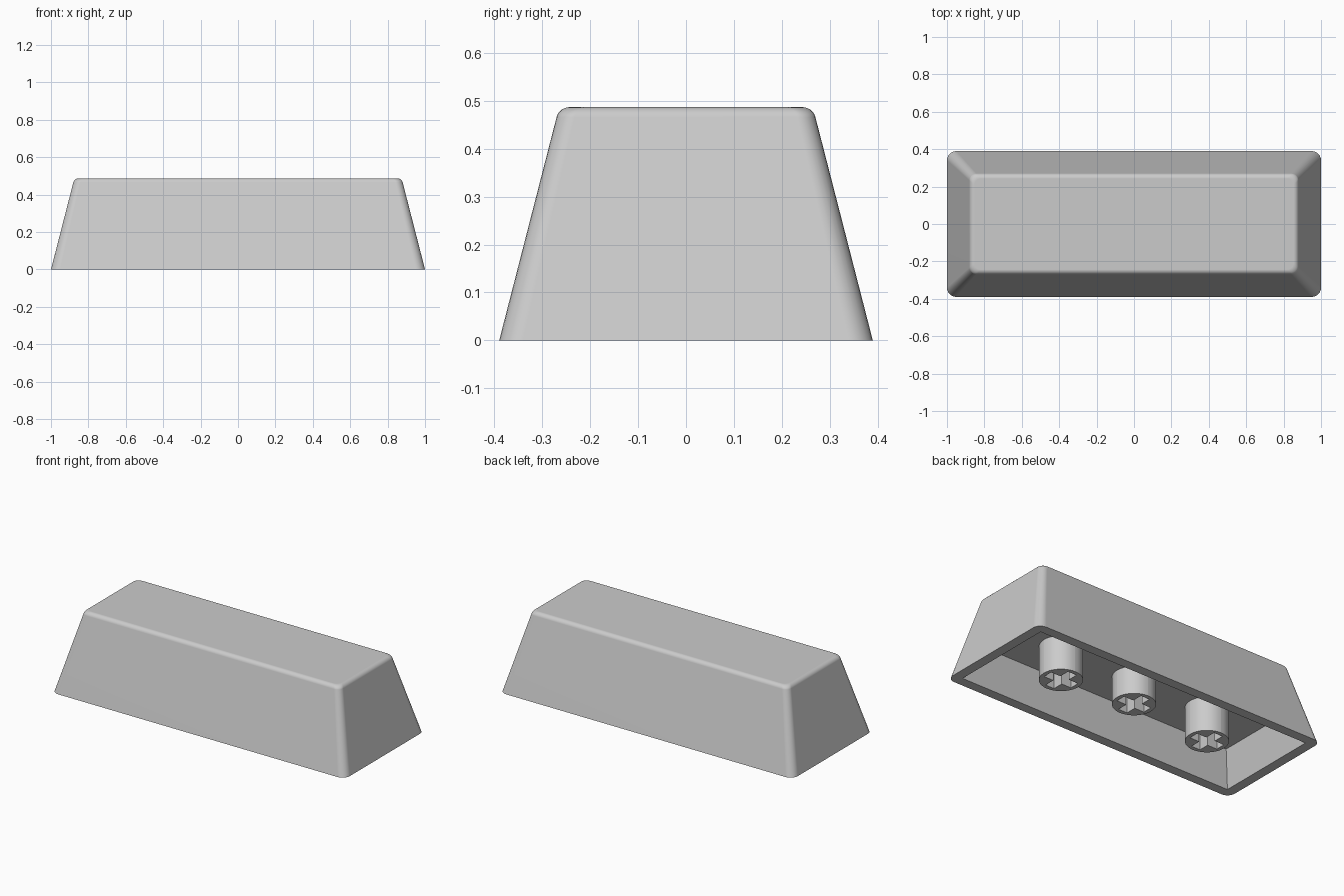
import bpy, bmesh, math

if "Cube" in bpy.data.objects:
    bpy.data.objects.remove(bpy.data.objects["Cube"], do_unlink=True)

# One plain grey plastic
GREY = (0.6, 0.6, 0.6, 1.0)
plastic = bpy.data.materials.new("grey plastic")
plastic.diffuse_color = GREY
plastic.use_nodes = True
for node in plastic.node_tree.nodes:
    if node.type == 'BSDF_PRINCIPLED':
        node.inputs["Base Color"].default_value = GREY

HALF_X, HALF_Y, HEIGHT = 1.0, 0.39, 0.487
SLOPE = 0.257          # inward lean of the walls per unit of height
WALL, CEILING = 0.06, 0.21
CORNER, FILLET = 0.05, 0.028


def rounded_rect(hx, hy, r, z, steps=6):
    """Ring of points; r = 0 gives sharp corners."""
    if r == 0:
        return [(sx * hx, sy * hy, z) for sx, sy in ((1, 1), (-1, 1), (-1, -1), (1, -1))]
    ring = []
    for q, (sx, sy) in enumerate(((1, 1), (-1, 1), (-1, -1), (1, -1))):
        for i in range(steps + 1):
            a = math.pi / 2 * (q + i / steps)
            ring.append((sx * (hx - r) + r * math.cos(a),
                         sy * (hy - r) + r * math.sin(a), z))
    return ring


def loft(name, rings):
    """Closed solid through a stack of equal rings."""
    bm = bmesh.new()
    loops = [[bm.verts.new(p) for p in ring] for ring in rings]
    n = len(loops[0])
    for low, high in zip(loops, loops[1:]):
        for i in range(n):
            j = (i + 1) % n
            bm.faces.new((low[i], low[j], high[j], high[i]))
    bm.faces.new(loops[0][::-1])
    bm.faces.new(loops[-1])
    bmesh.ops.recalc_face_normals(bm, faces=bm.faces)
    mesh = bpy.data.meshes.new(name)
    bm.to_mesh(mesh)
    bm.free()
    mesh.materials.append(plastic)
    obj = bpy.data.objects.new(name, mesh)
    bpy.context.collection.objects.link(obj)
    return obj


def activate(obj):
    bpy.ops.object.select_all(action='DESELECT')
    obj.select_set(True)
    bpy.context.view_layer.objects.active = obj


def cut(obj, cutter):
    """Subtract the cutter and throw it away."""
    activate(obj)
    mod = obj.modifiers.new("cut", 'BOOLEAN')
    mod.operation, mod.solver, mod.object = 'DIFFERENCE', 'EXACT', cutter
    bpy.ops.object.modifier_apply(modifier=mod.name)
    bpy.data.objects.remove(cutter, do_unlink=True)


def finish(obj):
    activate(obj)
    bpy.ops.object.shade_smooth_by_angle(angle=math.radians(30))
    mod = obj.modifiers.new("flat face normals", 'WEIGHTED_NORMAL')
    mod.keep_sharp = True


def outer_ring(z, inset):
    return rounded_rect(HALF_X - inset, HALF_Y - inset, CORNER - inset * 0.1, z)


# Tapered shell with a rounded top edge
lean = math.atan(SLOPE)
arc_z = HEIGHT - FILLET
arc_inset = SLOPE * arc_z + FILLET / math.cos(lean)
rings = [outer_ring(0, 0)]
for i in range(7):
    a = lean + (math.pi / 2 - lean) * i / 6
    rings.append(outer_ring(arc_z + FILLET * math.sin(a),
                            arc_inset - FILLET * math.cos(a)))
cap_shell = loft("cap_shell", rings)

# Hollow underside with walls parallel to the outside
cut(cap_shell, loft("cavity_cutter", [
    rounded_rect(HALF_X - WALL - SLOPE * z, HALF_Y - WALL - SLOPE * z, 0, z)
    for z in (-0.05, CEILING)]))
finish(cap_shell)

# Three round stems with cross sockets, the middle one shorter
RADIUS, ARM, SLOT = 0.12, 0.095, 0.03
for name, x, bottom in (("left_stem", 0.518, 0.0),
                        ("middle_stem", 0.0, 0.04),
                        ("right_stem", -0.518, 0.0)):
    stem = loft(name, [rounded_rect(RADIUS, RADIUS, RADIUS - 0.0005, z, 10)
                       for z in (bottom, CEILING + 0.02)])
    for hx, hy in ((ARM, SLOT), (SLOT, ARM)):
        cut(stem, loft("socket_cutter", [rounded_rect(hx, hy, 0, z)
                                         for z in (bottom - 0.05, CEILING - 0.01)]))
    stem.location.x = x
    finish(stem)
